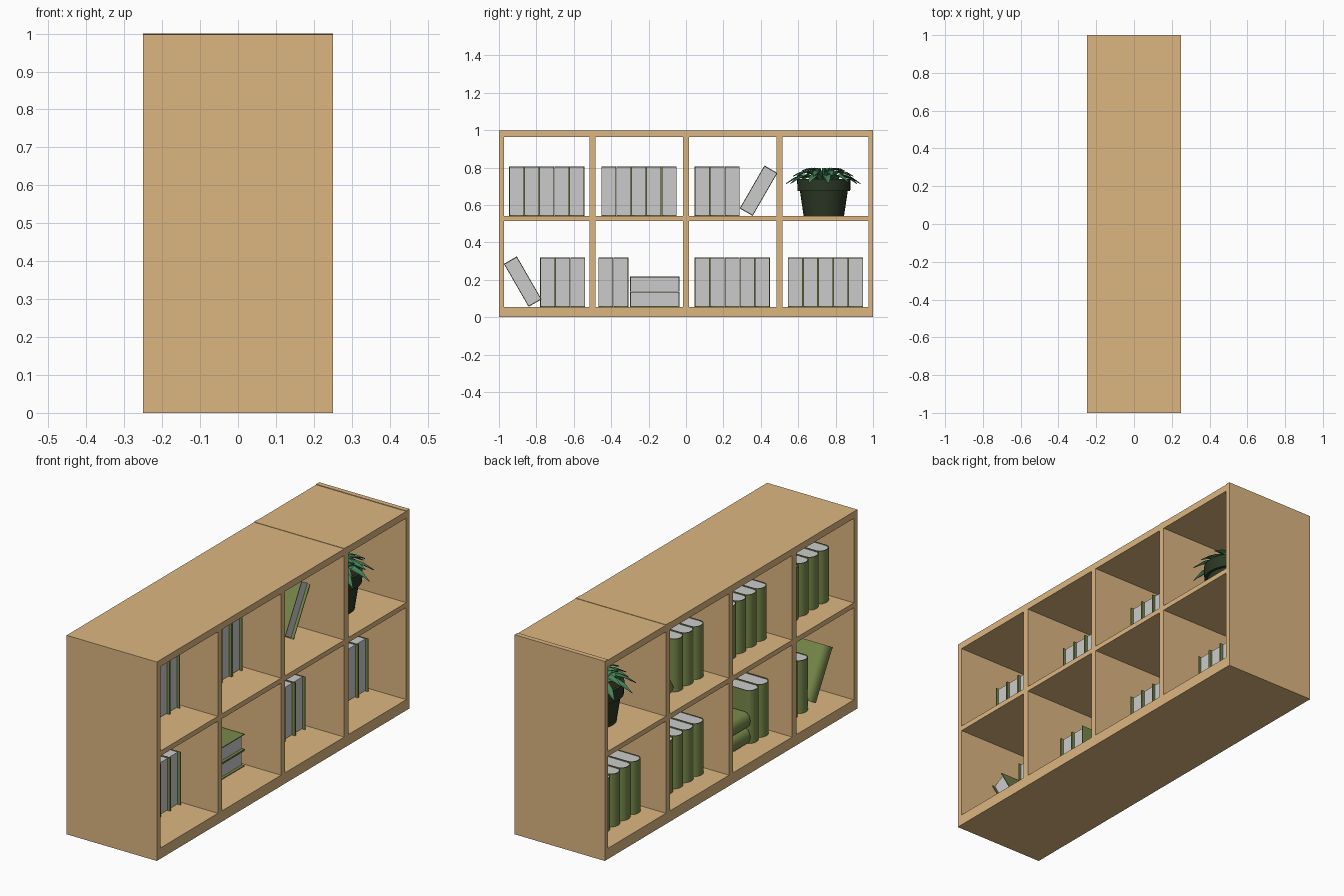
import bpy, bmesh, random
from math import sin, cos, pi, radians
from mathutils import Vector, Matrix

if "Cube" in bpy.data.objects:
    bpy.data.objects.remove(bpy.data.objects["Cube"])

random.seed(4)

def material(name, rgb):
    m = bpy.data.materials.new(name)
    m.diffuse_color = (*rgb, 1)
    m.use_nodes = True
    m.node_tree.nodes["Principled BSDF"].inputs["Base Color"].default_value = m.diffuse_color
    return m

wood = material("wood", (0.72, 0.47, 0.22))
cloth = material("cover_green", (0.19, 0.25, 0.07))
clay = material("pot_dark_green", (0.025, 0.04, 0.018))
soil = material("soil", (0.03, 0.02, 0.012))
foliage = material("leaf_green", (0.06, 0.24, 0.10))

def make_mesh(name, verts, faces, mat=None, smooth=True):
    me = bpy.data.meshes.new(name)
    me.from_pydata([tuple(v) for v in verts], [], faces)
    bm = bmesh.new()
    bm.from_mesh(me)
    bmesh.ops.recalc_face_normals(bm, faces=bm.faces)
    bm.to_mesh(me)
    bm.free()
    if mat:
        me.materials.append(mat)
    if smooth:
        me.shade_smooth()
        me.set_sharp_from_angle(angle=radians(32))
    return me

def place(name, me, loc=(0, 0, 0), rot_x=0):
    ob = bpy.data.objects.new(name, me)
    ob.location = loc
    ob.rotation_euler.x = rot_x
    bpy.context.collection.objects.link(ob)
    return ob

def board(name, y0, y1, z0, z1, depth=0.25):
    bm = bmesh.new()
    bmesh.ops.create_cube(bm, size=1)
    bmesh.ops.scale(bm, verts=bm.verts, vec=(2 * depth, y1 - y0, z1 - z0))
    bmesh.ops.translate(bm, verts=bm.verts, vec=(0, (y0 + y1) / 2, (z0 + z1) / 2))
    me = bpy.data.meshes.new(name)
    bm.to_mesh(me)
    bm.free()
    me.materials.append(wood)
    place(name, me)

# Case, open on both long sides
TOP = 0.997
board("end_panel_front", -1, -0.972, 0, TOP)
board("end_panel_back", 0.975, 1, 0, 1)
board("top_board", -0.972, 0.975, 0.963, TOP)
board("bottom_board", -0.972, 0.975, 0, 0.054)
for i, y in enumerate((-0.5, 0, 0.5)):
    board(f"divider_{i + 1}", y - 0.016, y + 0.016, 0.054, 0.999 if y > 0.1 else 0.963)
edges = (-0.972, -0.516, -0.484, -0.016, 0.016, 0.484, 0.516, 0.975)
for i in range(4):
    board(f"middle_shelf_{i + 1}", edges[2 * i], edges[2 * i + 1], 0.515, 0.54)

# Book: U-shaped cover with rounded spine, and a page block inside
W, H, SPINE, FORE, T = 0.08, 0.265, -0.115, 0.06, 0.004

def u_profile(x_end, half, bulge, n=12):
    arc = [(SPINE - bulge * sin(pi * i / n), half * cos(pi * i / n)) for i in range(n + 1)]
    return [(x_end, half)] + arc + [(x_end, -half)]

def prism(loop, half_h):
    n = len(loop)
    verts = [(x, y, z) for z in (-half_h, half_h) for x, y in loop]
    return verts, [(i, (i + 1) % n, n + (i + 1) % n, n + i) for i in range(n)]

outer = u_profile(FORE, W / 2, 0.032)
inner = u_profile(FORE, W / 2 - T, 0.032 - T)
verts, faces = prism(outer + inner[::-1], H / 2)
n = len(outer) * 2
for k in (0, n):
    faces += [(k + i, k + i + 1, k + n - 2 - i, k + n - 1 - i) for i in range(len(outer) - 1)]
cover_mesh = make_mesh("book_cover", verts, faces, cloth)

loop = u_profile(FORE - 0.014, W / 2 - T, 0.032 - T)
verts, faces = prism(loop, H / 2 - 0.003)
n = len(loop)
faces += [tuple(range(n)), tuple(range(n, 2 * n))]
page_mesh = make_mesh("book_pages", verts, faces)

count = 0
def book(y, z, rot=0):
    global count
    count += 1
    place(f"book_cover_{count}", cover_mesh, (0, y, z), rot)
    place(f"book_pages_{count}", page_mesh, (0, y, z), rot)

# Upright rows: start y, shelf height, number of books
LOW, HIGH = 0.0545, 0.5405
for y0, z0, num in ((-0.946, HIGH, 5), (-0.453, HIGH, 5), (0.046, HIGH, 3),
                    (-0.78, LOW, 3), (-0.469, LOW, 2), (0.046, LOW, 5), (0.545, LOW, 5)):
    for i in range(num):
        book(y0 + W * (i + 0.5) + 0.0006 * i, z0 + H / 2)

# Leaning and lying books
book(0.388, 0.676, radians(-30))
book(-0.873, 0.19, radians(30))
book(-0.167, 0.0955, pi / 2)
book(-0.167, 0.1765, pi / 2)

# Plant pot, turned from a profile
PY = 0.737

def lathe(name, profile, mat, seg=32):
    verts = [(r * cos(2 * pi * s / seg), r * sin(2 * pi * s / seg), z)
             for r, z in profile for s in range(seg)]
    faces = [(k * seg + s, k * seg + (s + 1) % seg, (k + 1) * seg + (s + 1) % seg, (k + 1) * seg + s)
             for k in range(len(profile) - 1) for s in range(seg)]
    faces.append(tuple(range(seg)))
    faces.append(tuple(range((len(profile) - 1) * seg, len(profile) * seg)))
    place(name, make_mesh(name, verts, faces, mat), (0, PY, 0))

lathe("plant_pot", [(0.108, 0.541), (0.128, 0.675), (0.141, 0.675), (0.143, 0.738),
                    (0.128, 0.738), (0.124, 0.715)], clay)
lathe("pot_soil", [(0.124, 0.715), (0.124, 0.722)], soil)

# Leaves: creased pointed blades in drooping rings
verts, faces = [], []
def leaf(angle, reach, z_peak, z_tip, width):
    base = len(verts)
    rot = Matrix.Rotation(angle, 3, 'Z')
    for t, w in ((0, 0.25), (0.25, 0.7), (0.5, 1), (0.75, 0.75), (1, 0.03)):
        r = 0.012 + (reach - 0.012) * t
        z = 0.725 + (z_peak - 0.725) * min(1, t / 0.5) if t <= 0.5 else \
            z_peak + (z_tip - z_peak) * ((t - 0.5) / 0.5) ** 1.4
        hw = width / 2 * w
        for y, dz in ((-hw, 0.006 * w), (0, 0), (hw, 0.006 * w), (0, -0.004)):
            verts.append(rot @ Vector((r, y, z + dz)))
    for k in range(4):
        a = base + 4 * k
        faces.extend((a + j, a + (j + 1) % 4, a + 4 + (j + 1) % 4, a + 4 + j) for j in range(4))
    faces.append((base, base + 1, base + 2, base + 3))
    faces.append((base + 16, base + 17, base + 18, base + 19))

for num, reach, peak, tip, width, turn in ((10, 0.208, 0.758, 0.715, 0.048, 0.157),
                                           (9, 0.17, 0.78, 0.755, 0.046, 0.3),
                                           (7, 0.12, 0.793, 0.785, 0.04, 0.1),
                                           (5, 0.065, 0.785, 0.798, 0.032, 0.5)):
    for i in range(num):
        leaf(turn + 2 * pi * i / num + random.uniform(-0.06, 0.06),
             reach * random.uniform(0.94, 1), peak, tip, width)
place("plant_leaves", make_mesh("plant_leaves", verts, faces, foliage, smooth=False), (0, PY, 0))
